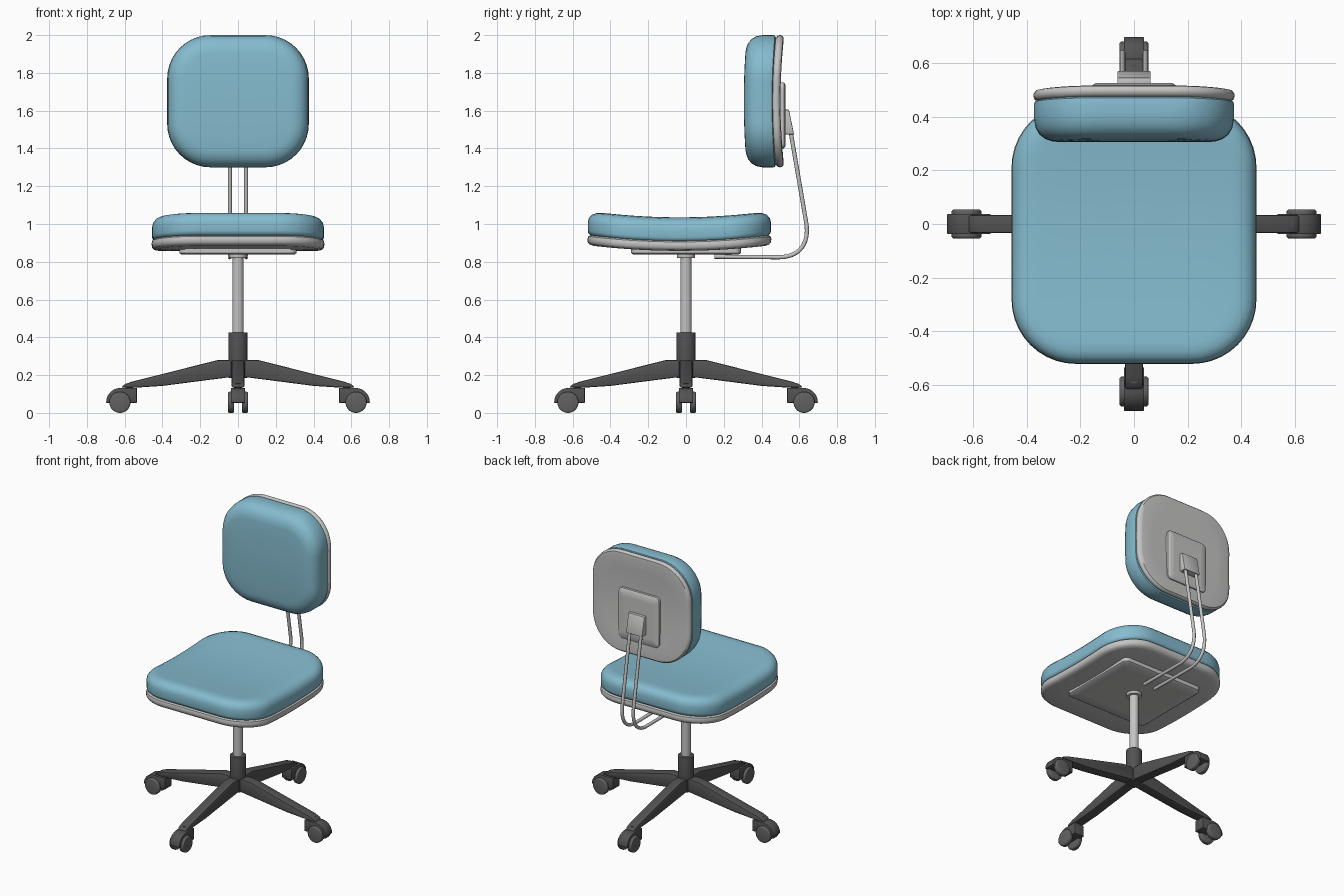
import bpy, bmesh, math
from mathutils import Matrix, Vector

if "Cube" in bpy.data.objects:
    bpy.data.objects.remove(bpy.data.objects["Cube"])


def material(name, rgb):
    m = bpy.data.materials.new(name)
    m.diffuse_color = (*rgb, 1.0)
    m.use_nodes = True
    m.node_tree.nodes["Principled BSDF"].inputs["Base Color"].default_value = m.diffuse_color
    return m


BLUE = material("blue fabric", (0.235, 0.50, 0.62))
LIGHT = material("light grey", (0.56, 0.555, 0.55))
DARK = material("dark plastic", (0.085, 0.085, 0.085))
WHEEL = material("wheel grey", (0.12, 0.12, 0.12))


def finish(name, bm, mat, matrix=Matrix(), bevel=0.0, segments=2, angle=40):
    bmesh.ops.recalc_face_normals(bm, faces=bm.faces)
    me = bpy.data.meshes.new(name)
    bm.to_mesh(me)
    bm.free()
    me.transform(matrix)
    me.materials.append(mat)
    ob = bpy.data.objects.new(name, me)
    bpy.context.collection.objects.link(ob)
    bpy.ops.object.select_all(action='DESELECT')
    ob.select_set(True)
    bpy.context.view_layer.objects.active = ob
    if bevel:
        mod = ob.modifiers.new("bevel", 'BEVEL')
        mod.width, mod.segments, mod.limit_method = bevel, segments, 'ANGLE'
        bpy.ops.object.modifier_apply(modifier="bevel")
    bpy.ops.object.shade_smooth_by_angle(angle=math.radians(angle))
    return ob


def rounded_outline(hx, hy, r, arc=10, side=8):
    corners = []
    for i, (sx, sy) in enumerate(((1, 1), (-1, 1), (-1, -1), (1, -1))):
        corners.append([Vector((sx * (hx - r) + r * math.cos(a), sy * (hy - r) + r * math.sin(a)))
                        for a in (math.pi / 2 * (i + k / arc) for k in range(arc + 1))])
    pts = []
    for i, c in enumerate(corners):
        nxt = corners[(i + 1) % 4][0]
        pts += c + [c[-1].lerp(nxt, k / side) for k in range(1, side)]
    return pts


def pad(name, hx, hy, r, layers, bend, mat, matrix):
    """Stack of rounded outlines (inset, height), capped and curved along y."""
    bm = bmesh.new()

    def ring(inset, z, scale=1.0):
        return [bm.verts.new((p.x * scale, p.y * scale, z + bend * (p.y * scale / hy) ** 2))
                for p in rounded_outline(hx - inset, hy - inset, r - inset)]

    caps = (0.25, 0.5, 0.75)
    (d0, z0), (d1, z1) = layers[0], layers[-1]
    rings = [ring(d0, z0, s) for s in caps] + [ring(d, z) for d, z in layers]
    rings += [ring(d1, z1, s) for s in reversed(caps)]
    n = len(rings[0])
    for a, b in zip(rings, rings[1:]):
        for i in range(n):
            j = (i + 1) % n
            bm.faces.new((a[i], a[j], b[j], b[i]))
    for loop, z in ((rings[0], z0), (rings[-1], z1)):
        mid = bm.verts.new((0, 0, z))
        for i in range(n):
            bm.faces.new((loop[i], loop[(i + 1) % n], mid))
    return finish(name, bm, mat, matrix)


def prism(name, profile, half, mat, matrix=Matrix(), bevel=0.0, segments=2, angle=30):
    """Outline in x and z, extruded across y."""
    bm = bmesh.new()
    f = bm.faces.new([bm.verts.new((x, -half, z)) for x, z in profile])
    ext = bmesh.ops.extrude_face_region(bm, geom=[f])
    moved = [v for v in ext["geom"] if isinstance(v, bmesh.types.BMVert)]
    bmesh.ops.translate(bm, vec=(0, 2 * half, 0), verts=moved)
    return finish(name, bm, mat, matrix, bevel, segments, angle)


def cylinder(name, r, length, mat, matrix, bevel=0.0, sides=32):
    bm = bmesh.new()
    bmesh.ops.create_cone(bm, cap_ends=True, segments=sides, radius1=r, radius2=r, depth=length)
    return finish(name, bm, mat, matrix, bevel, 3)


T = Matrix.Translation

# Seat: cushion over a thin curved shell
seat = T((0, -0.035, 0))
pad("seat_cushion", 0.455, 0.485, 0.24,
    [(0.015, 0.908), (0.003, 0.918), (0, 0.93), (0, 0.975), (0.006, 0.998), (0.022, 1.018),
     (0.045, 1.029), (0.075, 1.034), (0.10, 1.035)], 0.034, BLUE, seat)
pad("seat_shell", 0.457, 0.487, 0.24,
    [(0.035, 0.858), (0.012, 0.863), (0.002, 0.874), (0, 0.89), (0.004, 0.905), (0.015, 0.912)],
    0.03, LIGHT, seat)

# Backrest: same construction stood upright, facing forward
back = T((0, 0, 1.65)) @ Matrix.Rotation(math.pi / 2, 4, 'X')
pad("back_cushion", 0.373, 0.35, 0.23,
    [(0.015, -0.462), (0.003, -0.455), (0, -0.445), (0, -0.39), (0.006, -0.358), (0.02, -0.334),
     (0.042, -0.317), (0.07, -0.308), (0.095, -0.306)], -0.016, BLUE, back)
pad("back_shell", 0.375, 0.35, 0.23,
    [(0.03, -0.50), (0.01, -0.496), (0.001, -0.485), (0, -0.475), (0.004, -0.464), (0.015, -0.457)],
    -0.02, LIGHT, back)

# Mounting plates under the seat and behind the back
pad("seat_plate", 0.31, 0.29, 0.035, [(0.012, 0.838), (0, 0.846), (0, 0.875)], 0, LIGHT, Matrix())
pad("back_plate", 0.155, 0.175, 0.03, [(0.012, -0.526), (0, -0.518), (0, -0.48)], 0, LIGHT,
    T((0, 0, 1.575)) @ Matrix.Rotation(math.pi / 2, 4, 'X'))

# Wedge bracket holding the tubes
prism("back_bracket", [(0.515, 1.475), (0.572, 1.475), (0.545, 1.605), (0.515, 1.605)], 0.062,
      LIGHT, Matrix.Rotation(math.pi / 2, 4, 'Z'), 0.004)

# Pair of bent support tubes
for side, x in (("left", -0.043), ("right", 0.043)):
    path = [Vector((x, 0.15, 0.827)), Vector((x, 0.49, 0.824))]
    ctrl = (Vector((x, 0.49, 0.824)), Vector((x, 0.605, 0.824)),
            Vector((x, 0.655, 0.90)), Vector((x, 0.636, 1.01)))
    for k in range(1, 15):
        t = k / 14
        u = 1 - t
        path.append(ctrl[0] * u ** 3 + ctrl[1] * 3 * u * u * t + ctrl[2] * 3 * u * t * t + ctrl[3] * t ** 3)
    path.append(Vector((x, 0.552, 1.50)))
    bm = bmesh.new()
    rings = []
    for i, p in enumerate(path):
        d = (path[min(i + 1, len(path) - 1)] - path[max(i - 1, 0)]).normalized()
        up = Vector((1, 0, 0)).cross(d)
        rings.append([bm.verts.new(p + 0.011 * (Vector((1, 0, 0)) * math.cos(a) + up * math.sin(a)))
                      for a in (math.tau * k / 12 for k in range(12))])
    for a, b in zip(rings, rings[1:]):
        for i in range(12):
            bm.faces.new((a[i], a[(i + 1) % 12], b[(i + 1) % 12], b[i]))
    bm.faces.new(rings[0])
    bm.faces.new(rings[-1])
    finish(side + "_tube", bm, LIGHT)

# Central column
cylinder("column_collar", 0.048, 0.025, LIGHT, T((0, 0, 0.832)), 0.004)
cylinder("column", 0.03, 0.44, LIGHT, T((0, 0, 0.62)))
cylinder("column_sleeve", 0.051, 0.24, DARK, T((0, 0, 0.306)), 0.004)

# Four legs, each with a twin-wheel caster
LEG = [(0, 0.19), (0.05, 0.188), (0.40, 0.143), (0.52, 0.135), (0.618, 0.135),
       (0.605, 0.148), (0.57, 0.163), (0.11, 0.279), (0, 0.279)]
HOOD = [(0.535, 0.053), (0.698, 0.053)] + [
    (0.622 + 0.076 * math.cos(a), 0.056 + 0.076 * math.sin(a))
    for a in (math.pi / 2 * k / 10 for k in range(1, 11))] + [(0.535, 0.132)]
for k, tag in enumerate(("right", "back", "left", "front")):
    turn = Matrix.Rotation(k * math.pi / 2, 4, 'Z')
    prism(tag + "_leg", LEG, 0.034, DARK, turn, 0.012, 2)
    prism(tag + "_caster_hood", HOOD, 0.038, DARK, turn, 0.004, 2)
    cylinder(tag + "_caster_stem", 0.02, 0.04, DARK, turn @ T((0.575, 0, 0.135)), 0, 16)
    for s in (-1, 1):
        place = turn @ T((0.625, s * 0.037, 0.056)) @ Matrix.Rotation(math.pi / 2, 4, 'X')
        cylinder(tag + "_caster_wheel", 0.056, 0.034, WHEEL, place, 0.009)
